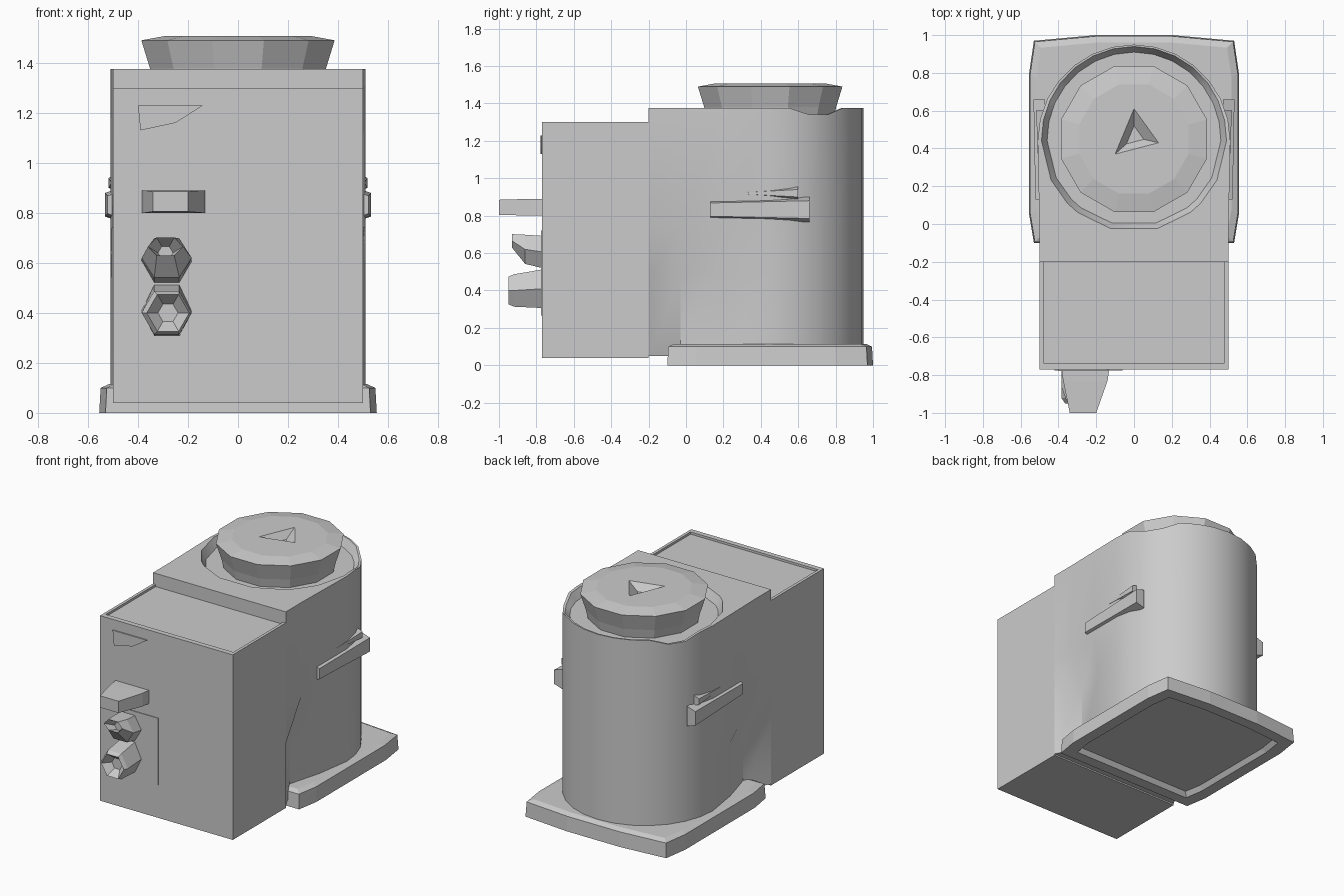
import bpy, bmesh
from math import sin, cos, pi, atan2, radians

if "Cube" in bpy.data.objects:
    bpy.data.objects.remove(bpy.data.objects["Cube"], do_unlink=True)

grey = bpy.data.materials.new("light_grey")
grey.use_nodes = True
grey.diffuse_color = (0.6, 0.6, 0.6, 1)
grey.node_tree.nodes["Principled BSDF"].inputs["Base Color"].default_value = (0.6, 0.6, 0.6, 1)
CY = 0.45  # drum axis


def finish(name, bm, smooth=False):
    bmesh.ops.recalc_face_normals(bm, faces=bm.faces)
    mesh = bpy.data.meshes.new(name)
    bm.to_mesh(mesh)
    bm.free()
    mesh.materials.append(grey)
    ob = bpy.data.objects.new(name, mesh)
    bpy.context.collection.objects.link(ob)
    if smooth:
        bpy.ops.object.select_all(action='DESELECT')
        ob.select_set(True)
        bpy.context.view_layer.objects.active = ob
        bpy.ops.object.shade_smooth_by_angle(angle=radians(30))
    return ob


def loft(name, rings, smooth=False):
    """Skin equal-length point rings and cap both ends."""
    bm = bmesh.new()
    rows = [[bm.verts.new(p) for p in ring] for ring in rings]
    n = len(rows[0])
    for a, b in zip(rows, rows[1:]):
        for i in range(n):
            j = (i + 1) % n
            bm.faces.new((a[i], a[j], b[j], b[i]))
    bm.faces.new(rows[0])
    bm.faces.new(rows[-1])
    return finish(name, bm, smooth)


def rect(x0, x1, y0, y1, z):
    return [(x0, y0, z), (x1, y0, z), (x1, y1, z), (x0, y1, z)]


def rect_front(x0, x1, z0, z1, y):
    return [(x0, y, z0), (x1, y, z0), (x1, y, z1), (x0, y, z1)]


def circle(r, z, n, y=CY, turn=0):
    return [(r * cos(2 * pi * i / n + turn), y + r * sin(2 * pi * i / n + turn), z) for i in range(n)]


# Front cabinet with a shallow lipped tray on top
loft("front_cabinet", [
    rect(-0.5, 0.5, -0.77, -0.2, 0.04),
    rect(-0.5, 0.5, -0.77, -0.2, 1.3),
    rect(-0.48, 0.48, -0.735, -0.2, 1.3),
    rect(-0.48, 0.48, -0.735, -0.2, 1.285)])


# Drum body: round at the back, straight sided towards the cabinet, pinched low down
def outline(pinch):
    right = [(0.17, -0.2), (0.5, -0.2), (0.5 - pinch, -0.03), (0.505 - pinch * 0.35, 0.2)]
    back = [(0.51 * cos(pi * i / 14), 0.44 + 0.51 * sin(pi * i / 14)) for i in range(15)]
    return right + back + [(-x, y) for x, y in reversed(right)]


def level(pts, z):
    return [(x, y, z) for x, y in pts]


def rim_height(x, y):
    return 1.34 if abs(y - 0.7) < 0.12 else 1.375


top = outline(0)
rim = [(x, y, rim_height(x, y)) for x, y in top]
angles = [atan2(y - CY, x) for x, y in top]
loft("drum_body", [
    level(outline(0.09), 0.05),
    level(outline(0.09), 0.48),
    level(outline(0), 0.74),
    rim,
    [(0.49 * cos(a), CY + 0.49 * sin(a), p[2]) for a, p in zip(angles, rim)],
    [(0.46 * cos(a), CY + 0.46 * sin(a), 1.32) for a in angles]], True)

# Flared lid with a small three-sided dimple
dimple = [(-0.1, 0.37), (0.13, 0.43), (0.0, 0.61)]


def on_triangle(n, z):
    pts = []
    for i in range(n):
        k, t = divmod(i * 3 / n, 1)
        a, b = dimple[int(k)], dimple[(int(k) + 1) % 3]
        pts.append((a[0] + (b[0] - a[0]) * t, a[1] + (b[1] - a[1]) * t, z))
    return pts


turn = -pi * 0.75
loft("lid", [circle(0.35, 1.31, 12, turn=turn), circle(0.365, 1.38, 12, turn=turn),
             circle(0.4, 1.49, 12, turn=turn), circle(0.3, 1.508, 12, turn=turn),
             on_triangle(12, 1.508), [(x * 0.4, 0.46 + (y - 0.46) * 0.4, 1.46)
                                      for x, y, z in on_triangle(12, 0)]])

# Base plinth, hollow underneath
half = [(0.53, -0.1), (0.555, 0.05), (0.555, 0.8), (0.53, 0.97), (0.2, 1.0)]
foot = half + [(-x, y) for x, y in reversed(half)]


def scaled(s, z):
    return [(x * s, CY + (y - CY) * s, z) for x, y in foot]


loft("base_plinth", [scaled(0.82, 0.03), scaled(0.86, 0), scaled(1, 0),
                     scaled(0.99, 0.1), scaled(0.93, 0.115)])

# Side handles
for side, label in ((1, "left"), (-1, "right")):
    def bar(name, y0, y1, z0, z1, out, lift):
        def end(y, zl, zh, o):
            return [(side * 0.47, y, zl), (side * o, y, zl + 0.02),
                    (side * o, y, zh - 0.02), (side * 0.47, y, zh)]
        loft(name, [end(y0, z0 + lift, z1 - lift, out - 0.01), end(y1, z0, z1, out)])
    bar(label + "_handle", 0.13, 0.66, 0.765, 0.9, 0.532, 0.012)
    bar(label + "_handle_mount", 0.33, 0.6, 0.88, 0.96, 0.518, 0.015)

# Control panel plate and small badge plate on the front
loft("control_panel", [rect_front(-0.42, -0.06, 0.265, 0.72, y) for y in (-0.76, -0.775)])
loft("badge_plate", [[(-0.4, y, 1.23), (-0.39, y, 1.13), (-0.25, y, 1.16), (-0.14, y, 1.23)]
                     for y in (-0.76, -0.778)])

# Spout
loft("spout", [rect_front(-0.385, -0.13, 0.8, 0.89, -0.76),
               rect_front(-0.375, -0.14, 0.8, 0.89, -0.83),
               rect_front(-0.34, -0.2, 0.805, 0.885, -1.0)])


# Six-sided knobs
def hexagon(x, z, r, y, squash=1):
    return [(x + r * cos(pi * i / 3), y, z + r * squash * sin(pi * i / 3)) for i in range(6)]


loft("upper_knob", [hexagon(-0.285, 0.605, 0.1, -0.76), hexagon(-0.285, 0.62, 0.1, -0.86, 0.9),
                    hexagon(-0.29, 0.665, 0.07, -0.93, 0.6), hexagon(-0.29, 0.64, 0.03, -0.87)])
loft("lower_knob", [hexagon(-0.285, 0.41, 0.1, -0.76, 1.2), hexagon(-0.285, 0.4, 0.1, -0.92),
                    hexagon(-0.28, 0.4, 0.085, -0.95), hexagon(-0.28, 0.4, 0.04, -0.9)])
